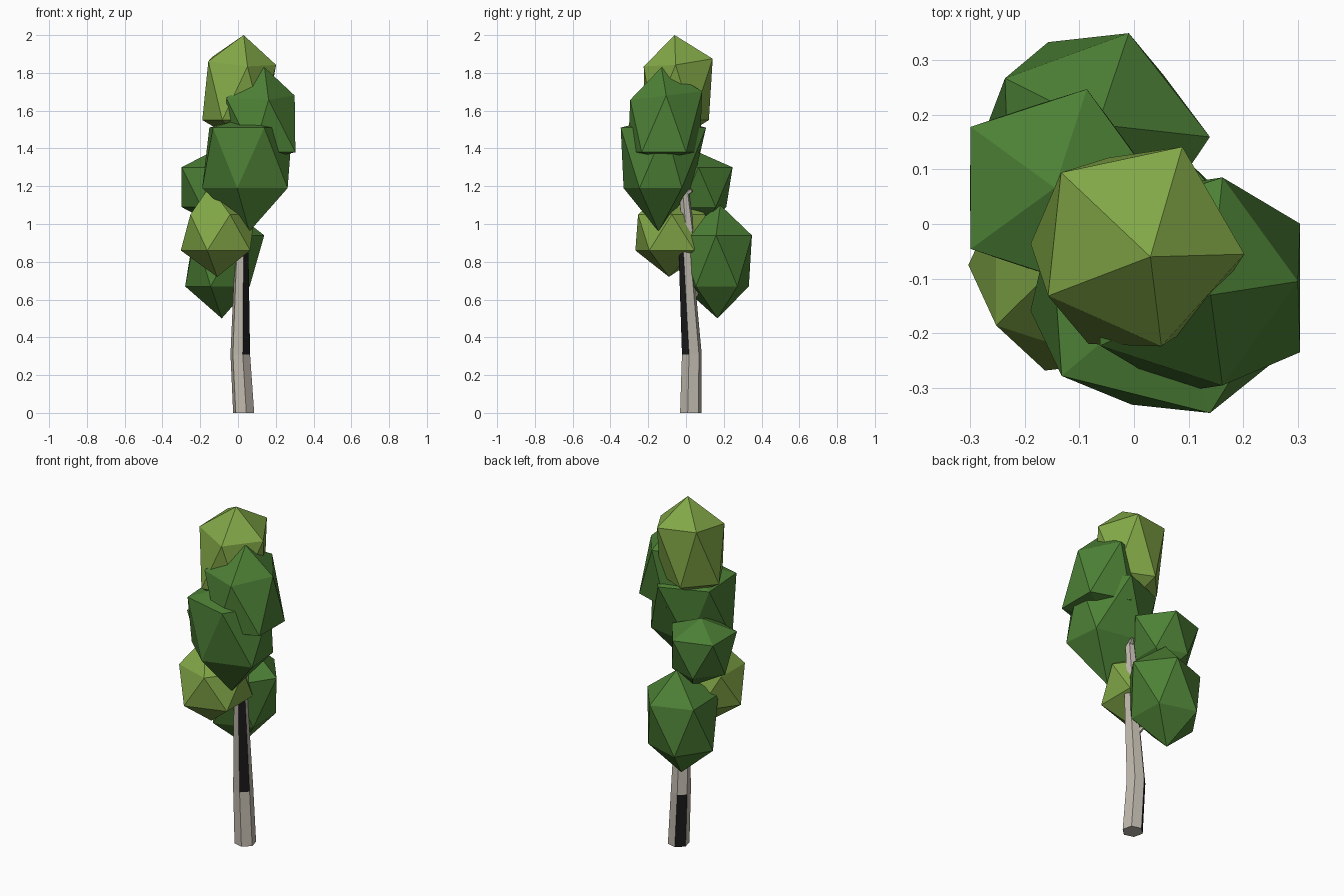
import bpy, bmesh
from math import cos, sin, radians
from mathutils import Vector

cube = bpy.data.objects.get("Cube")
if cube:
    bpy.data.objects.remove(cube, do_unlink=True)


def material(name, rgb):
    mat = bpy.data.materials.new(name)
    mat.use_nodes = True
    mat.diffuse_color = (*rgb, 1)
    bsdf = mat.node_tree.nodes["Principled BSDF"]
    bsdf.inputs["Base Color"].default_value = (*rgb, 1)
    bsdf.inputs["Roughness"].default_value = 0.9
    return mat


light_green = material("light_green", (0.225, 0.39, 0.064))
dark_green = material("dark_green", (0.073, 0.215, 0.036))
pale_bark = material("pale_bark", (0.52, 0.48, 0.415))
black_bark = material("black_bark", (0.011, 0.011, 0.011))


def finish(bm, name, *mats):
    bmesh.ops.recalc_face_normals(bm, faces=bm.faces)
    mesh = bpy.data.meshes.new(name)
    bm.to_mesh(mesh)
    bm.free()
    for mat in mats:
        mesh.materials.append(mat)
    obj = bpy.data.objects.new(name, mesh)
    bpy.context.collection.objects.link(obj)
    return obj


def ring(bm, centre, radius, sides, phase, lean=(0, 0), squash=1):
    verts = []
    for i in range(sides):
        angle = radians(phase + 360 / sides * i)
        dx, dy = radius * cos(angle), radius * squash * sin(angle)
        verts.append(bm.verts.new((centre[0] + dx, centre[1] + dy,
                                   centre[2] + lean[0] * dx + lean[1] * dy)))
    return verts


def leaf_clump(name, mat, centre, phase, heights, radii, tip=(0, 0), base=(0, 0),
               low_shift=(0, 0), lean=(0, 0), low_squash=1):
    """Stretched icosahedron: bottom point, two staggered rings, top point."""
    x, y = centre
    z_bottom, z_low, z_high, z_top = heights
    bm = bmesh.new()
    bottom = bm.verts.new((x + base[0], y + base[1], z_bottom))
    top = bm.verts.new((x + tip[0], y + tip[1], z_top))
    low = ring(bm, (x + low_shift[0], y + low_shift[1], z_low), radii[0], 5,
               phase + 36, squash=low_squash)
    high = ring(bm, (x, y, z_high), radii[1], 5, phase, lean)
    for i in range(5):
        j = (i + 1) % 5
        bm.faces.new((bottom, low[j], low[i]))
        bm.faces.new((high[i], low[i], high[j]))
        bm.faces.new((low[i], low[j], high[j]))
        bm.faces.new((top, high[i], high[j]))
    return finish(bm, name, mat)


# Foliage
leaf_clump("top_leaves", light_green, (0.01, -0.035), -6,
           (1.44, 1.55, 1.86, 2.0), (0.18, 0.193), tip=(0.02, -0.025),
           base=(-0.01, -0.02), low_shift=(-0.02, -0.02), lean=(-0.08, 0.12))
leaf_clump("upper_left_leaves", dark_green, (0.1, -0.105), 0,
           (1.33, 1.38, 1.68, 1.83), (0.2, 0.2), tip=(0.04, -0.025),
           low_shift=(0.042, -0.012), lean=(0, 0.12))
leaf_clump("front_leaves", dark_green, (0.05, -0.125), 4,
           (0.96, 1.19, 1.51, 1.57), (0.245, 0.238), base=(0.01, -0.02),
           low_shift=(0.005, -0.02), low_squash=0.78)
leaf_clump("lower_right_leaves", light_green, (-0.1, -0.075), 0,
           (0.72, 0.86, 1.05, 1.2), (0.203, 0.188), tip=(-0.05, -0.01),
           base=(-0.01, -0.015))
leaf_clump("lower_back_leaves", dark_green, (-0.066, 0.152), 2,
           (0.5, 0.67, 0.94, 1.1), (0.187, 0.205), tip=(0, 0.03), base=(-0.02, 0.015),
           low_shift=(-0.027, 0.005))
leaf_clump("middle_back_leaves", dark_green, (-0.145, 0.066), 0,
           (1.0, 1.09, 1.3, 1.38), (0.155, 0.19), base=(0.02, 0.05))

# Trunk: six-sided tapering bends with two dark bark panels
path = [(0.03, 0.025, 0, 0.058), (0.012, 0.031, 0.31, 0.054),
        (0.02, -0.003, 0.85, 0.037), (0.02, 0.01, 0.97, 0.034),
        (0.02, -0.013, 1.2, 0.025), (0.035, -0.005, 1.45, 0.012)]
dark_panels = {(0, 1), (1, 4)}
bm = bmesh.new()
rings = [ring(bm, p[:3], p[3], 6, 44) for p in path]
for level in range(len(path) - 1):
    for side in range(6):
        nxt = (side + 1) % 6
        face = bm.faces.new((rings[level][side], rings[level][nxt],
                             rings[level + 1][nxt], rings[level + 1][side]))
        face.material_index = int((level, side) in dark_panels)
bm.faces.new(rings[0][::-1])
bm.faces.new(rings[-1])
finish(bm, "trunk", pale_bark, black_bark)


# Branches reaching from the trunk into the foliage
def branch(name, start, end, radius):
    a, b = Vector(start), Vector(end)
    bpy.ops.mesh.primitive_cone_add(vertices=5, radius1=radius, radius2=radius * 0.6,
                                    depth=(b - a).length, location=(a + b) / 2)
    obj = bpy.context.object
    obj.name = name
    obj.rotation_euler = (b - a).to_track_quat("Z", "Y").to_euler()
    obj.data.materials.append(pale_bark)


branch("lower_back_branch", (0.02, 0.01, 0.58), (-0.04, 0.11, 0.7), 0.016)
branch("lower_right_branch", (0.02, 0, 0.8), (-0.09, -0.07, 0.95), 0.014)
branch("middle_back_branch", (0.02, 0, 0.96), (-0.12, 0.05, 1.13), 0.014)
branch("front_branch", (0.02, -0.01, 1.1), (0.04, -0.12, 1.28), 0.012)
branch("side_twig", (0.02, -0.01, 1.15), (0.035, 0.03, 1.18), 0.016)
branch("upper_left_branch", (0.03, -0.01, 1.3), (0.1, -0.08, 1.5), 0.012)
